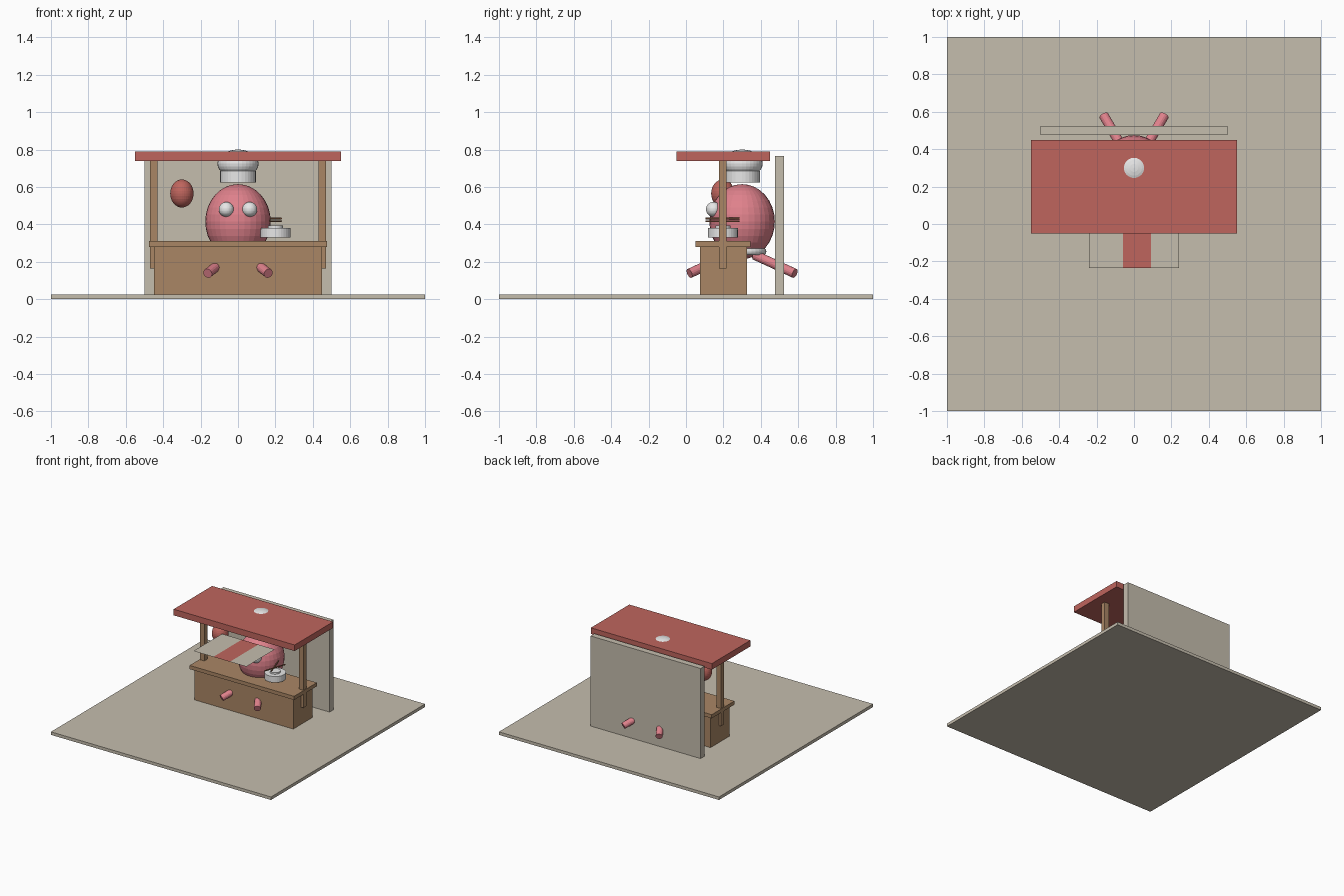
import bpy
from math import radians, sin, cos
from mathutils import Vector

if "Cube" in bpy.data.objects:
    bpy.data.objects.remove(bpy.data.objects["Cube"], do_unlink=True)


def material(name, rgb):
    m = bpy.data.materials.new(name)
    m.use_nodes = True
    m.diffuse_color = (*rgb, 1)
    m.node_tree.nodes["Principled BSDF"].inputs["Base Color"].default_value = (*rgb, 1)
    return m


beige = material("beige plaster", (0.56, 0.51, 0.42))
red = material("red paint", (0.52, 0.13, 0.11))
wood = material("wood", (0.40, 0.24, 0.13))
pink = material("pink skin", (0.74, 0.22, 0.26))
white = material("white", (0.82, 0.82, 0.82))
brown = material("dark brown", (0.22, 0.10, 0.05))


def finish(name, mat):
    o = bpy.context.object
    o.name = name
    o.data.materials.append(mat)
    return o


def box(name, mat, x, y, z):
    """Box from its (low, high) range on each axis."""
    ranges = (x, y, z)
    bpy.ops.mesh.primitive_cube_add(size=1, location=[(a + b) / 2 for a, b in ranges])
    bpy.context.object.scale = [b - a for a, b in ranges]
    return finish(name, mat)


def ball(name, mat, loc, radii):
    bpy.ops.mesh.primitive_uv_sphere_add(segments=32, ring_count=16, radius=1, location=loc)
    bpy.context.object.scale = radii
    return finish(name, mat)


def rod(name, mat, start, end, r, sides=32):
    start, end = Vector(start), Vector(end)
    d = end - start
    bpy.ops.mesh.primitive_cylinder_add(vertices=sides, radius=r, depth=d.length,
                                        location=(start + end) / 2)
    bpy.context.object.rotation_euler = d.to_track_quat('Z', 'Y').to_euler()
    return finish(name, mat)


# Ground and back wall
box("ground", beige, (-1, 1), (-1, 1), (0, 0.025))
box("back_wall", beige, (-0.5, 0.5), (0.475, 0.525), (0.025, 0.765))

# Stall: counter, roof and posts
box("counter", wood, (-0.45, 0.45), (0.075, 0.325), (0.025, 0.28))
box("counter_top", wood, (-0.475, 0.475), (0.05, 0.345), (0.28, 0.31))
box("roof", red, (-0.55, 0.55), (-0.05, 0.45), (0.74, 0.79))
for side, x in (("right", -0.45), ("left", 0.45)):
    box(side + "_post", wood, (x - 0.02, x + 0.02), (0.177, 0.217), (0.165, 0.74))

# Flat cloth awning in three strips
for name, mat, x0, x1 in (("right", beige, -0.24, -0.06),
                          ("middle", red, -0.06, 0.09),
                          ("left", beige, 0.09, 0.24)):
    bpy.ops.mesh.primitive_plane_add(size=1, location=((x0 + x1) / 2, -0.05, 0.6))
    bpy.context.object.scale = (x1 - x0, 0.37, 1)
    finish(name + "_cloth_strip", mat)

# Hanging lantern
ball("lantern", red, (-0.3, 0.197, 0.565), (0.0625, 0.0625, 0.075))

# Cook: round body, eyes, waistband and six radiating legs
cy = 0.3
ball("body", pink, (0, cy, 0.415), (0.175, 0.175, 0.2))
for side, x in (("right", -0.0625), ("left", 0.0625)):
    ball(side + "_eye", white, (x, 0.147, 0.48), (0.04, 0.04, 0.04))
bpy.ops.mesh.primitive_torus_add(major_radius=0.11, minor_radius=0.02, major_segments=32,
                                 minor_segments=12, location=(0, cy, 0.255))
finish("waistband", white)
for i in range(6):
    a = radians(60 * i)
    c, s = cos(a), sin(a)
    rod(f"leg_{i + 1}", pink, (0.08 * c, cy + 0.08 * s, 0.235),
        (0.325 * c, cy + 0.325 * s, 0.138), 0.026, 16)

# Cook's hat
rod("hat_band", white, (0, cy, 0.625), (0, cy, 0.685), 0.095)
ball("hat_puff", white, (0, cy, 0.725), (0.11, 0.11, 0.075))

# Pot with lid and a pair of chopsticks above it
rod("pot", white, (0.2, 0.197, 0.33), (0.2, 0.197, 0.38), 0.08)
rod("pot_lid", white, (0.2, 0.197, 0.38), (0.2, 0.197, 0.393), 0.04)
for i, (dx, z) in enumerate(((0.03, 0.417), (-0.03, 0.431))):
    rod(f"chopstick_{i + 1}", brown, (0.2 - dx, 0.105, z), (0.2 + dx, 0.285, z), 0.005, 12)
